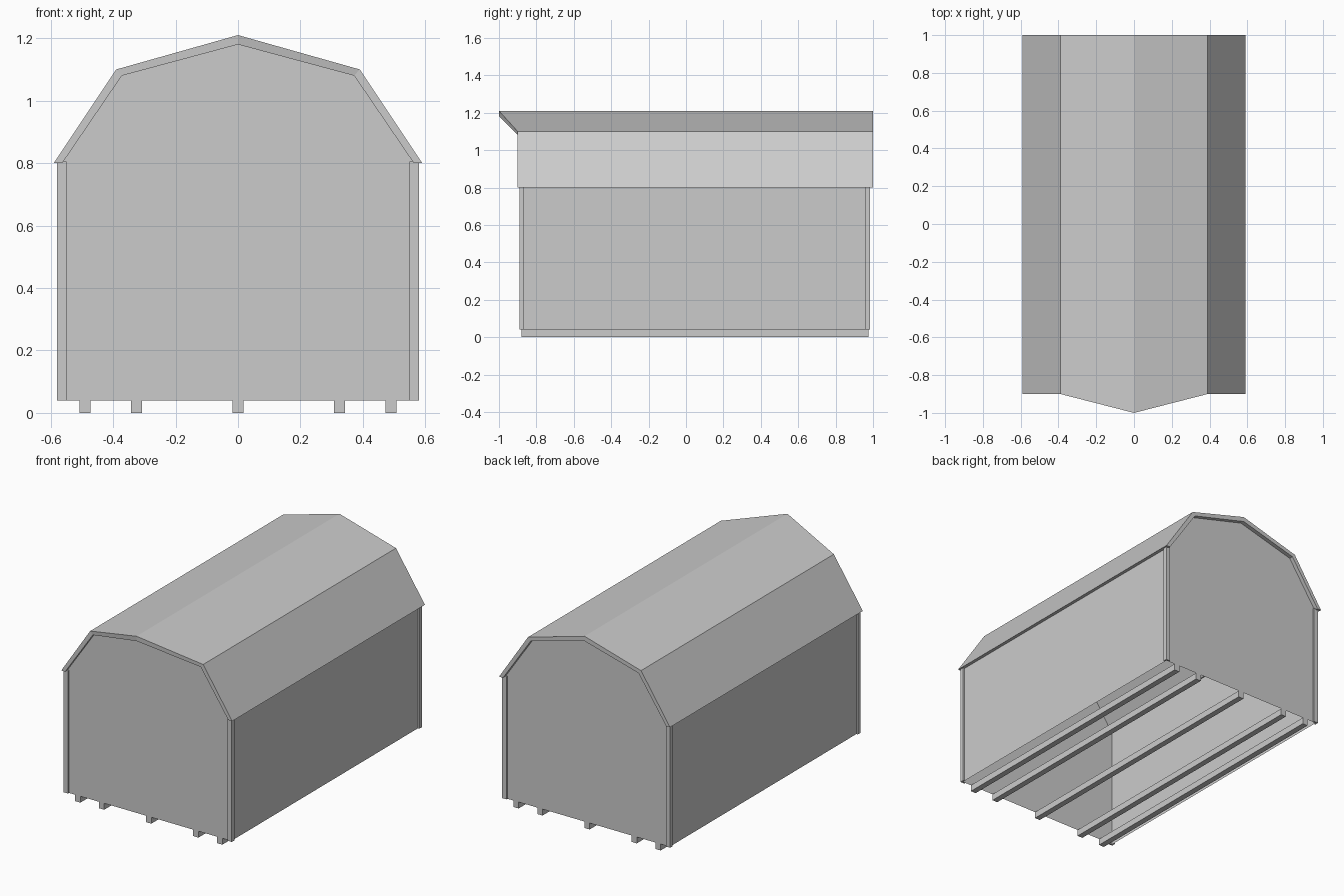
import bpy

cube = bpy.data.objects.get("Cube")
if cube:
    bpy.data.objects.remove(cube, do_unlink=True)

grey = bpy.data.materials.new("plain grey")
grey.use_nodes = True
grey.diffuse_color = (0.6, 0.6, 0.6, 1)
bsdf = next(n for n in grey.node_tree.nodes if n.type == "BSDF_PRINCIPLED")
bsdf.inputs["Base Color"].default_value = (0.6, 0.6, 0.6, 1)


def add_mesh(name, verts, faces):
    mesh = bpy.data.meshes.new(name)
    mesh.from_pydata(verts, [], faces)
    mesh.materials.append(grey)
    obj = bpy.data.objects.new(name, mesh)
    bpy.context.collection.objects.link(obj)
    return obj


def add_box(name, x0, x1, y0, y1, z0, z1):
    verts = [(x, y, z) for x in (x0, x1) for y in (y0, y1) for z in (z0, z1)]
    faces = [(0, 1, 3, 2), (4, 6, 7, 5), (0, 4, 5, 1),
             (2, 3, 7, 6), (0, 2, 6, 4), (1, 5, 7, 3)]
    return add_box_mesh(name, verts, faces)


def add_box_mesh(name, verts, faces):
    return add_mesh(name, verts, faces)


def mirrored(half):
    """Full gable profile from its left half, ending at the ridge."""
    return [(-x, z) for x, z in half] + [(x, z) for x, z in half[-2::-1]]


BASE, EAVE = 0.04, 0.80
FRONT, BACK = -0.88, 0.975

# Gambrel roof: thick shell whose front ridge juts forward
outer = mirrored([(0.59, EAVE), (0.39, 1.10), (0, 1.21)])
inner = mirrored([(0.563, EAVE), (0.372, 1.08), (0, 1.18)])
n = len(outer)
ring = outer + inner[::-1]
front = [(x, -1.0 if x == 0 else -0.9, z) for x, z in ring]
back = [(x, 1.0, z) for x, z in ring]
m = len(ring)
faces = [(i, (i + 1) % m, m + (i + 1) % m, m + i) for i in range(m)]
for i in range(n - 1):
    a, b, c, d = i, i + 1, m - 2 - i, m - 1 - i
    faces += [(d, c, b, a), (m + a, m + b, m + c, m + d)]
add_mesh("gambrel_roof", front + back, faces)

# Gable end walls
gable = mirrored([(0.57, BASE), (0.57, EAVE), (0.372, 1.08), (0, 1.18)])
for name, y, flip in (("front_wall", FRONT, 1), ("back_wall", BACK, -1)):
    order = list(range(len(gable)))[::-flip]
    add_mesh(name, [(x, y, z) for x, z in gable], [order])

# Side walls
for name, s in (("left_wall", 1), ("right_wall", -1)):
    x = s * 0.57
    add_mesh(name, [(x, FRONT, BASE), (x, BACK, BASE), (x, BACK, EAVE), (x, FRONT, EAVE)],
             [(0, 1, 2, 3)[::s]])

# Corner trim: a face board and a side board at each corner
for side, s in (("left", 1), ("right", -1)):
    for end, edge, d in (("front", -0.89, 1), ("back", 0.985, -1)):
        xs = sorted((s * 0.55, s * 0.58))
        ys = sorted((edge, edge + d * 0.01))
        add_box(f"{end}_{side}_corner_trim_face", *xs, *ys, BASE, 0.805)
        xs = sorted((s * 0.57, s * 0.58))
        ys = sorted((edge, edge + d * 0.025))
        add_box(f"{end}_{side}_corner_trim_side", *xs, *ys, BASE, 0.805)

# Floor skids
for i, x in enumerate((-0.49, -0.325, 0, 0.325, 0.49)):
    add_box(f"skid_{i + 1}", x - 0.018, x + 0.018, FRONT, BACK, 0, BASE)

# Consistent outward normals on the closed parts
import bmesh
for obj in bpy.context.collection.objects:
    if obj.type == "MESH" and ("roof" in obj.name or "trim" in obj.name or "skid" in obj.name):
        bm = bmesh.new()
        bm.from_mesh(obj.data)
        bmesh.ops.recalc_face_normals(bm, faces=bm.faces)
        bm.to_mesh(obj.data)
        bm.free()
